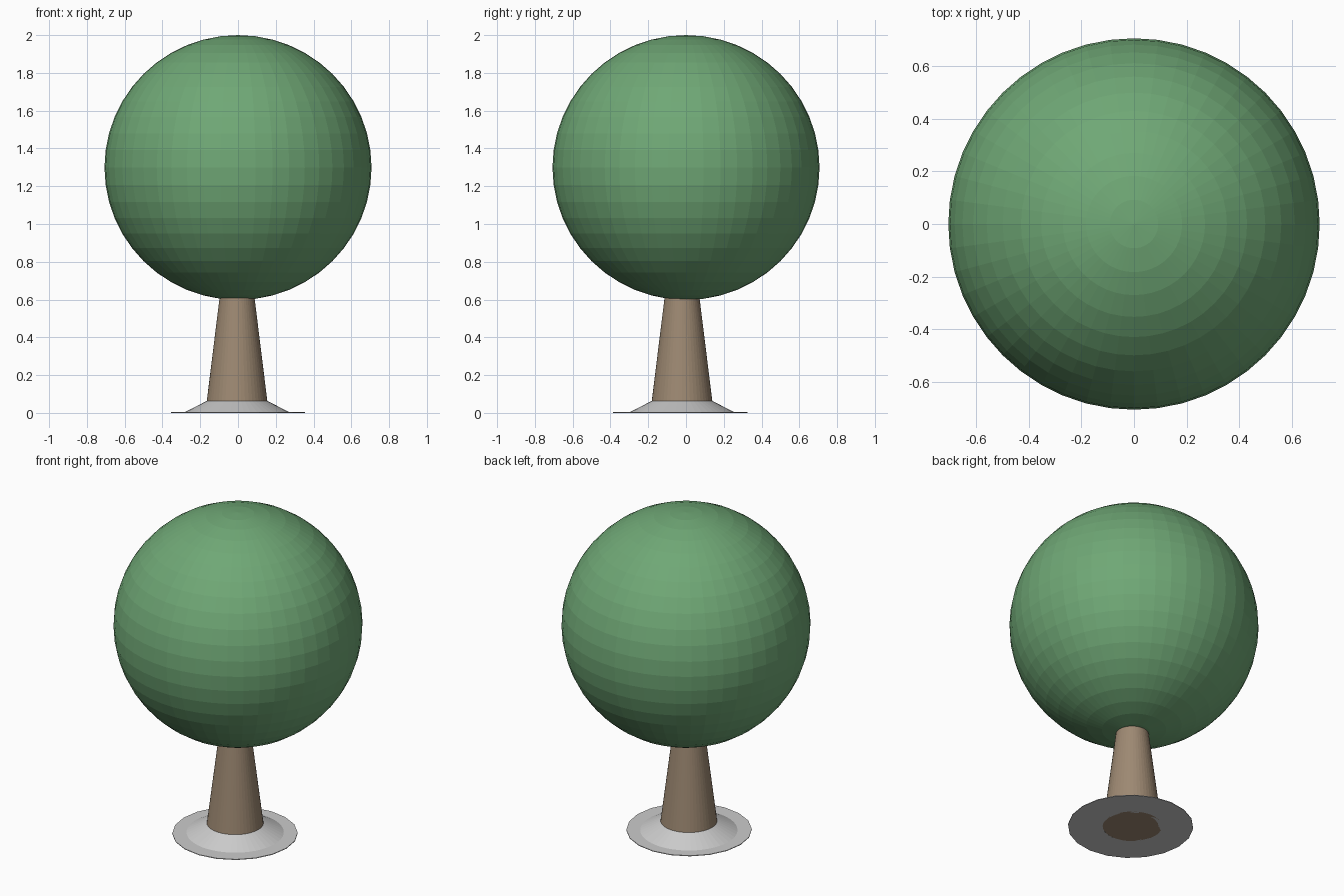
import bpy
import bmesh
from math import cos, sin, tau

if "Cube" in bpy.data.objects:
    bpy.data.objects.remove(bpy.data.objects["Cube"])


def paint(obj, name, rgb):
    mat = bpy.data.materials.new(name)
    mat.diffuse_color = (*rgb, 1)
    mat.use_nodes = True
    mat.node_tree.nodes["Principled BSDF"].inputs["Base Color"].default_value = mat.diffuse_color
    obj.data.materials.append(mat)


def lathe(name, profile, sides, centre, closed=False):
    """Spin an (r, z) profile about a vertical axis; open profiles get end caps."""
    bm = bmesh.new()
    rings = [[bm.verts.new((r * cos(tau * i / sides), r * sin(tau * i / sides), z))
              for i in range(sides)] for r, z in profile]
    pairs = list(zip(rings, rings[1:]))
    if closed:
        pairs.append((rings[-1], rings[0]))
    else:
        bm.faces.new(rings[0])
        bm.faces.new(rings[-1])
    for a, b in pairs:
        for i in range(sides):
            j = (i + 1) % sides
            bm.faces.new((a[i], a[j], b[j], b[i]))
    bmesh.ops.recalc_face_normals(bm, faces=bm.faces)
    mesh = bpy.data.meshes.new(name)
    bm.to_mesh(mesh)
    bm.free()
    obj = bpy.data.objects.new(name, mesh)
    obj.location = (*centre, 0)
    bpy.context.collection.objects.link(obj)
    return obj


# Round faceted crown
bpy.ops.mesh.primitive_uv_sphere_add(segments=48, ring_count=24, radius=1,
                                     location=(0, 0, 1.299))
crown = bpy.context.object
crown.name = "crown"
crown.scale = (0.707, 0.707, 0.701)
paint(crown, "leaf_green", (0.16, 0.39, 0.18))

# Tapered trunk, ending just inside the crown
trunk = lathe("trunk", [(0.168, 0), (0.090, 0.63)], 48, (-0.005, -0.021))
paint(trunk, "bark_brown", (0.34, 0.25, 0.17))

# Sloping collar around the foot of the trunk
lathe("base_collar", [(0.160, 0.001), (0.282, 0.001), (0.161, 0.063)], 48,
      (-0.005, -0.021), closed=True)

# Thin flat rim on the ground
lathe("base_rim", [(0.16, 0), (0.356, 0), (0.356, 0.004), (0.16, 0.004)], 20,
      (0, -0.03), closed=True)
